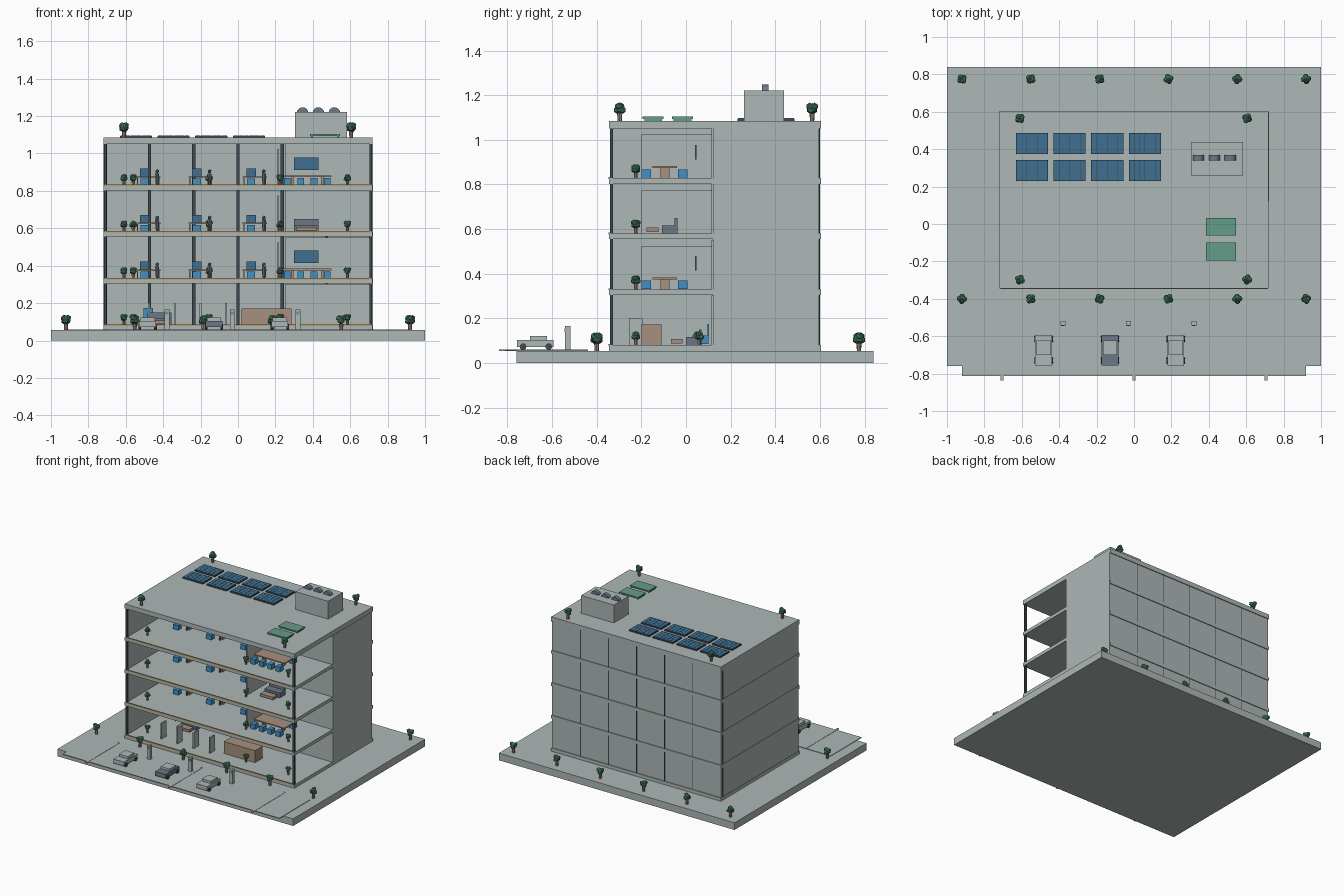
import bpy, bmesh, math, random
from mathutils import Matrix, Vector

random.seed(4)
cube = bpy.data.objects.get("Cube")
if cube:
    bpy.data.objects.remove(cube, do_unlink=True)


def material(name, *rgb):
    m = bpy.data.materials.new(name)
    m.use_nodes = True
    m.diffuse_color = (*rgb, 1)
    m.node_tree.nodes["Principled BSDF"].inputs["Base Color"].default_value = (*rgb, 1)
    return m


GREY = material("concrete grey", 0.42, 0.48, 0.47)
DARK = material("dark metal", 0.05, 0.065, 0.085)
SLATE = material("slate", 0.15, 0.19, 0.25)
PANEL = material("panel blue", 0.05, 0.16, 0.28)
BLUE = material("chair blue", 0.055, 0.28, 0.56)
WOOD = material("wood", 0.38, 0.28, 0.21)
OCHRE = material("ochre trim", 0.5, 0.35, 0.12)
MINT = material("canopy green", 0.13, 0.34, 0.25)
LEAF = material("leaf green", 0.07, 0.24, 0.15)


class Part:
    """One named object gathered from simple solids of one colour."""

    def __init__(self, name, mat):
        self.name, self.mat, self.bm = name, mat, bmesh.new()

    def box(self, x, y, z, sx, sy, sz):
        """Box centred on x, y and resting on z."""
        m = Matrix.Translation((x, y, z + sz / 2)) @ Matrix.Diagonal((sx, sy, sz, 1))
        bmesh.ops.create_cube(self.bm, size=1, matrix=m)

    def span(self, x0, x1, y0, y1, z0, z1):
        self.box((x0 + x1) / 2, (y0 + y1) / 2, z0, x1 - x0, y1 - y0, z1 - z0)

    def rod(self, x, y, z, r, depth, axis="Z", r2=None, sides=12):
        turn = {"X": Matrix.Rotation(math.pi / 2, 4, "Y"),
                "Y": Matrix.Rotation(math.pi / 2, 4, "X"), "Z": Matrix()}[axis]
        bmesh.ops.create_cone(self.bm, cap_ends=True, segments=sides, radius1=r,
                              radius2=r if r2 is None else r2, depth=depth,
                              matrix=Matrix.Translation((x, y, z)) @ turn)

    def ball(self, x, y, z, r):
        bmesh.ops.create_icosphere(self.bm, subdivisions=1, radius=r,
                                   matrix=Matrix.Translation((x, y, z)))

    def done(self):
        mesh = bpy.data.meshes.new(self.name)
        self.bm.to_mesh(mesh)
        self.bm.free()
        mesh.materials.append(self.mat)
        ob = bpy.data.objects.new(self.name, mesh)
        bpy.context.collection.objects.link(ob)
        return ob


FLOORS = [0.08, 0.33, 0.58, 0.828]
BAYS = [-0.71 + i * 1.42 / 6 for i in range(7)]

# Site
p = Part("ground_base", GREY)
p.span(-1, 1, -0.76, 0.84, 0, 0.055)
p.done()
p = Part("parking_strip", GREY)
p.span(-0.92, 0.92, -0.812, -0.44, 0.053, 0.059)
p.done()
p = Part("parking_lines", GREY)
for x in (-0.705, 0, 0.705):
    p.span(x - 0.008, x + 0.008, -0.838, -0.44, 0.054, 0.061)
p.done()

# Building shell: slabs, walls, roof
p = Part("floor_slabs", GREY)
for z in FLOORS:
    p.span(-0.72, 0.72, -0.345, 0.605, z - 0.025, z)
p.done()
p = Part("roof_slab", GREY)
p.span(-0.72, 0.72, -0.345, 0.605, 1.05, 1.085)
p.done()
p = Part("outer_walls", GREY)
p.span(-0.715, 0.715, 0.588, 0.599, 0.06, 1.05)
p.span(-0.717, -0.707, -0.335, 0.6, 0.06, 1.05)
p.span(0.712, 0.722, 0.12, 0.595, 0.06, 1.05)
p.done()
p = Part("floor_trim", OCHRE)
for z in FLOORS:
    p.span(-0.715, 0.715, -0.348, -0.338, z - 0.003, z + 0.005)
p.done()
p = Part("columns", DARK)
for x in BAYS:
    p.span(x - 0.009, x + 0.009, 0.57, 0.589, 0.06, 1.05)
for x in (-0.709, 0.709):
    p.span(x - 0.007, x + 0.007, -0.341, -0.327, 0.06, 1.05)
p.done()
p = Part("rear_seams", DARK)
for x in BAYS[1:-1]:
    p.span(x - 0.003, x + 0.003, 0.598, 0.601, 0.06, 1.05)
p.done()

# Meeting rooms on the upper floors
p = Part("room_partitions", GREY)
for z in FLOORS[1:]:
    p.span(0.21, 0.218, -0.2, 0.12, z, z + 0.195)
for z in FLOORS:
    p.span(0.25, 0.715, 0.115, 0.125, z, z + 0.222)
p.done()
tables = Part("meeting_tables", WOOD)
chairs = Part("meeting_chairs", BLUE)
screens = Part("wall_screens", PANEL)
for z in (FLOORS[1], FLOORS[3]):
    tables.span(0.24, 0.5, -0.15, -0.04, z + 0.045, z + 0.054)
    for x in (0.29, 0.45):
        tables.box(x, -0.095, z, 0.012, 0.04, 0.046)
    for i in range(4):
        for y in (-0.178, -0.015):
            chairs.box(0.264 + 0.071 * i, y, z + 0.002, 0.036, 0.042, 0.038)
    screens.span(0.3, 0.43, 0.04, 0.048, z + 0.085, z + 0.15)
for p in (tables, chairs, screens):
    p.done()


# Lounges with a sofa facing a low table
def lounge(name, x, y, z):
    s = Part(name + "_sofa", SLATE)
    s.box(x, y, z, 0.13, 0.06, 0.037)
    s.box(x, y + 0.034, z, 0.13, 0.013, 0.07)
    s.done()
    t = Part(name + "_low_table", WOOD)
    t.box(x, y - 0.072, z + 0.008, 0.11, 0.052, 0.02)
    t.done()


lounge("upper_lounge", 0.365, -0.078, FLOORS[2])
lounge("lobby", -0.42, 0.03, FLOORS[0])

# Lobby furniture
p = Part("reception_counter", WOOD)
p.span(0.02, 0.285, -0.2, -0.11, 0.08, 0.172)
p.done()
p = Part("lobby_boards", GREY)
for i in range(4):
    p.box(-0.475 + 0.137 * i, -0.225, 0.08, 0.01, 0.06, 0.12)
p.done()
p = Part("lobby_chair", BLUE)
p.box(-0.48, 0.085, 0.085, 0.05, 0.032, 0.038)
p.box(-0.48, 0.1, 0.12, 0.05, 0.008, 0.055)
p.done()

# Workstations with a standing figure beside each
desks = Part("desks", WOOD)
seats = Part("desk_chairs", BLUE)
monitors = Part("desk_monitors", PANEL)
people = Part("standing_figures", SLATE)
for z in FLOORS[1:]:
    for x in (-0.5, -0.22, 0.07):
        desks.box(x + 0.02, 0.04, z + 0.043, 0.13, 0.07, 0.007)
        for side in (-1, 1):
            desks.box(x + 0.02 + 0.058 * side, 0.04, z, 0.006, 0.06, 0.044)
        seats.box(x, -0.02, z + 0.002, 0.044, 0.042, 0.036)
        monitors.box(x, 0.05, z + 0.05, 0.05, 0.008, 0.042)
        people.rod(x + 0.068, 0, z + 0.033, 0.007, 0.066, r2=0.011, sides=8)
        people.ball(x + 0.068, 0, z + 0.077, 0.011)
for p in (desks, seats, monitors, people):
    p.done()

# Trees and potted plants
pots = Part("plant_trunks", WOOD)
leaves = Part("plant_foliage", LEAF)


def plant(x, y, z, s=1.0):
    pots.rod(x, y, z + 0.016 * s, 0.009 * s, 0.032 * s, r2=0.011 * s, sides=8)
    leaves.ball(x, y, z + 0.053 * s, 0.023 * s)
    turn = random.uniform(0, math.tau)
    for i in range(4):
        a = turn + i * math.tau / 4
        leaves.ball(x + 0.012 * s * math.cos(a), y + 0.012 * s * math.sin(a),
                    z + (0.046 + 0.016 * (i % 2)) * s, 0.016 * s)


for i in range(6):
    for y in (-0.4, 0.775):
        plant(-0.92 + 0.368 * i, y, 0.055, 1.05)
for x in (-0.61, 0.605):
    for y in (-0.297, 0.565):
        plant(x, y, 1.085, 1.05)
for z in FLOORS:
    for x, y in ((-0.61, -0.225), (0.585, -0.225), (-0.56, 0.05), (-0.155, 0.06), (0.225, -0.225)):
        plant(x, y, z, 0.8)
pots.done()
leaves.done()

# Roof equipment
cells = Part("solar_panels", PANEL)
frames = Part("solar_frames", DARK)
for i in range(4):
    x = -0.545 + 0.201 * i
    for y in (0.286, 0.43):
        frames.box(x, y, 1.085, 0.172, 0.112, 0.009)
        for k in range(6):
            cells.box(x - 0.07 + 0.028 * k, y, 1.093, 0.0265, 0.107, 0.004)
cells.done()
frames.done()
p = Part("roof_canopies", MINT)
for y in (-0.015, -0.147):
    p.box(0.465, y, 1.094, 0.16, 0.094, 0.01)
    for dx in (-0.07, 0.07):
        p.box(0.465 + dx, y, 1.085, 0.008, 0.08, 0.01)
p.done()
p = Part("plant_room", GREY)
p.span(0.305, 0.583, 0.26, 0.438, 1.085, 1.222)
p.done()
p = Part("roof_fans", SLATE)
for x in (0.345, 0.43, 0.515):
    p.rod(x, 0.355, 1.216, 0.031, 0.03, "Y", sides=16)
p.done()

# Parked cars
for name, x, paint in (("right_car", -0.483, GREY), ("middle_car", -0.128, SLATE),
                       ("left_car", 0.223, GREY)):
    body = Part(name + "_body", paint)
    body.span(x - 0.045, x + 0.045, -0.757, -0.593, 0.072, 0.104)
    body.done()
    cabin = Part(name + "_cabin", GREY)
    cabin.span(x - 0.038, x + 0.038, -0.7, -0.622, 0.104, 0.122)
    cabin.done()
    wheels = Part(name + "_wheels", DARK)
    for side in (-1, 1):
        for y in (-0.73, -0.615):
            wheels.rod(x + side * 0.042, y, 0.074, 0.015, 0.014, "X")
    wheels.done()

# Charging posts
posts = Part("charging_posts", GREY)
lights = Part("charging_displays", MINT)
for x in (-0.38, -0.03, 0.32):
    posts.box(x, -0.53, 0.058, 0.026, 0.024, 0.108)
    lights.box(x, -0.543, 0.138, 0.018, 0.004, 0.016)
posts.done()
lights.done()
